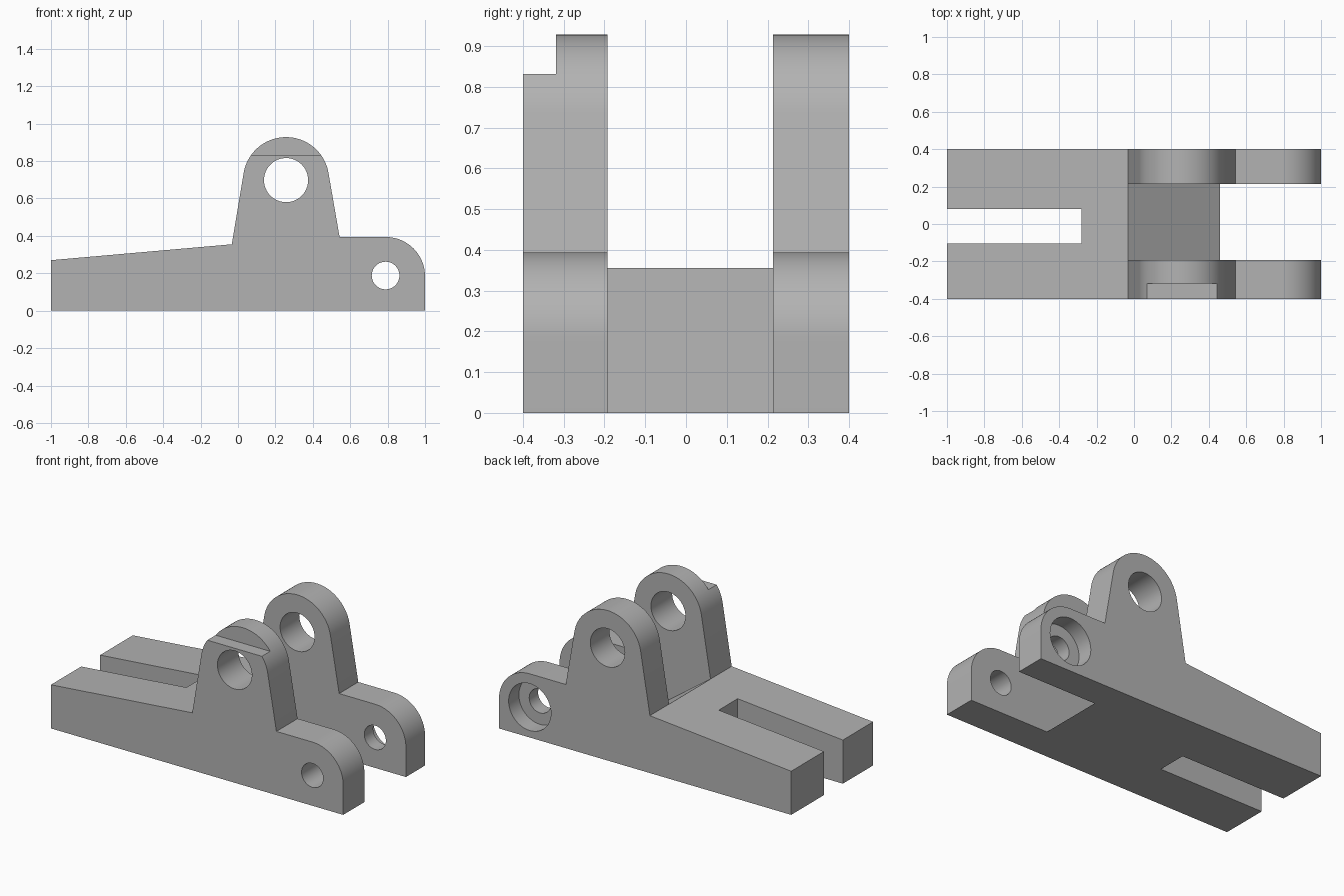
import bpy, bmesh
from math import pi, sin, cos, atan2, acos, hypot, radians

cube = bpy.data.objects.get("Cube")
if cube:
    bpy.data.objects.remove(cube, do_unlink=True)

grey = bpy.data.materials.new("plain grey")
grey.use_nodes = True
colour = (0.45, 0.45, 0.45, 1)
grey.diffuse_color = colour
grey.node_tree.nodes["Principled BSDF"].inputs["Base Color"].default_value = colour


def arc(centre, r, a0, a1, n):
    return [(centre[0] + r * cos(a0 + (a1 - a0) * i / n),
             centre[1] + r * sin(a0 + (a1 - a0) * i / n)) for i in range(n + 1)]


def prism(name, profile, y0, y1):
    """Extrude an x-z profile along y."""
    bm = bmesh.new()
    face = bm.faces.new([bm.verts.new((x, y0, z)) for x, z in profile])
    new = bmesh.ops.extrude_face_region(bm, geom=[face])["geom"]
    bmesh.ops.translate(bm, vec=(0, y1 - y0, 0),
                        verts=[v for v in new if isinstance(v, bmesh.types.BMVert)])
    bmesh.ops.recalc_face_normals(bm, faces=bm.faces)
    mesh = bpy.data.meshes.new(name)
    bm.to_mesh(mesh)
    bm.free()
    mesh.materials.append(grey)
    obj = bpy.data.objects.new(name, mesh)
    bpy.context.collection.objects.link(obj)
    return obj


def box(x0, x1, z0, z1):
    return [(x0, z0), (x1, z0), (x1, z1), (x0, z1)]


def tangent_angle(foot, centre, r, side):
    """Angle on the circle where the line from foot touches it."""
    dx, dz = foot[0] - centre[0], foot[1] - centre[1]
    return atan2(dz, dx) + side * acos(r / hypot(dx, dz))


# Side profile: tapered tail, round-topped lug, rounded nose
lug, lug_r = (0.257, 0.698), 0.23
nose, nose_r = (0.79, 0.184), 0.21
left_foot, right_foot = (-0.033, 0.355), (0.543, 0.394)
a_right = tangent_angle(right_foot, lug, lug_r, 1)
a_left = tangent_angle(left_foot, lug, lug_r, -1) % (2 * pi)
profile = [(-1, 0), (1, 0)]
profile += arc(nose, nose_r, 0, pi / 2, 20)
profile += [right_foot] + arc(lug, lug_r, a_right, a_left, 44) + [left_foot, (-1, 0.27)]
bracket = prism("bracket_body", profile, -0.4, 0.4)

# Cutters: sloped fork gap, tail slot, lug step, pivot holes, counterbore
gap = [left_foot, (0.46, 0), (0.46, -0.2), (1.2, -0.2), (1.2, 1.2), (left_foot[0], 1.2)]
cutters = [
    prism("fork_gap_cutter", gap, -0.193, 0.213),
    prism("tail_slot_cutter", box(-1.2, -0.28, -0.2, 0.6), -0.105, 0.08),
    prism("lug_step_cutter", box(-0.2, 0.7, 0.832, 1.2), -0.6, -0.319),
    prism("lug_hole_cutter", arc(lug, 0.118, 0, 2 * pi, 48)[:-1], -0.6, 0.6),
    prism("nose_hole_cutter", arc((0.789, 0.188), 0.074, 0, 2 * pi, 40)[:-1], -0.6, 0.6),
    prism("counterbore_cutter", arc((0.789, 0.188), 0.145, 0, 2 * pi, 48)[:-1], 0.3, 0.6),
]
bpy.ops.object.select_all(action="DESELECT")
bpy.context.view_layer.objects.active = bracket
bracket.select_set(True)
for cutter in cutters:
    cutter.hide_render = True
    mod = bracket.modifiers.new(cutter.name, "BOOLEAN")
    mod.operation, mod.solver, mod.object = "DIFFERENCE", "EXACT", cutter
    bpy.ops.object.modifier_apply(modifier=mod.name)
    bpy.data.objects.remove(cutter, do_unlink=True)

bpy.ops.object.shade_smooth_by_angle(angle=radians(25))
